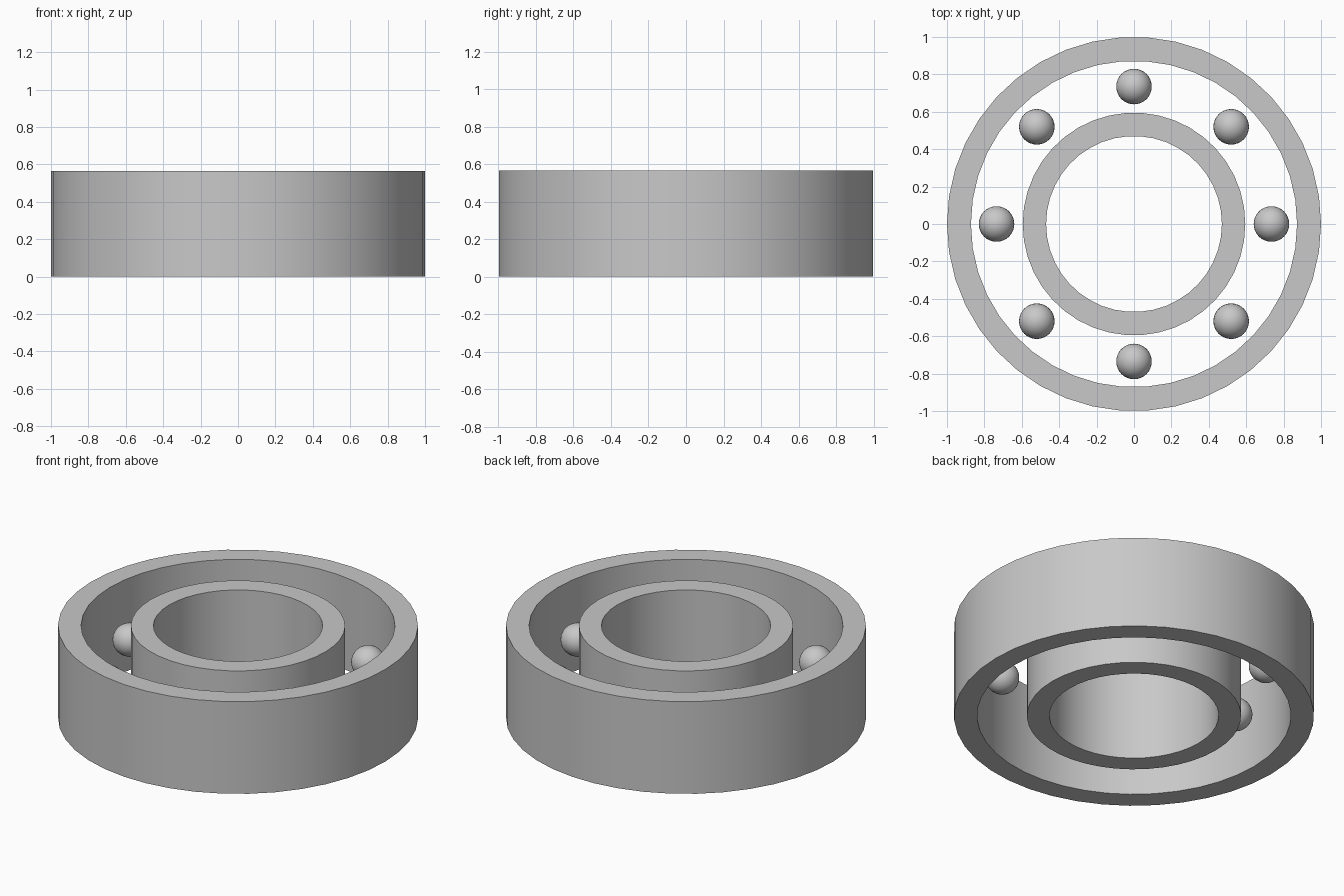
import bpy
import bmesh
from math import cos, sin, pi, radians

cube = bpy.data.objects.get("Cube")
if cube:
    bpy.data.objects.remove(cube, do_unlink=True)

HEIGHT = 0.565
SEGMENTS = 42
BALLS = 8
BALL_ORBIT = 0.735
BALL_RADIUS = 0.095

# One plain steel colour
steel = bpy.data.materials.new("steel_grey")
steel.use_nodes = True
colour = (0.58, 0.58, 0.58, 1)
steel.diffuse_color = colour
steel.node_tree.nodes["Principled BSDF"].inputs["Base Color"].default_value = colour


def add_object(name, bm, location=(0, 0, 0)):
    bmesh.ops.recalc_face_normals(bm, faces=bm.faces)
    mesh = bpy.data.meshes.new(name)
    bm.to_mesh(mesh)
    bm.free()
    mesh.materials.append(steel)
    obj = bpy.data.objects.new(name, mesh)
    obj.location = location
    bpy.context.collection.objects.link(obj)
    bpy.ops.object.select_all(action="DESELECT")
    obj.select_set(True)
    bpy.context.view_layer.objects.active = obj
    bpy.ops.object.shade_smooth_by_angle(angle=radians(30))
    return obj


def add_race(name, inner, outer):
    """Sweep a rectangular section round the axis."""
    bm = bmesh.new()
    section = [(inner, 0), (outer, 0), (outer, HEIGHT), (inner, HEIGHT)]
    loops = []
    for i in range(SEGMENTS):
        a = 2 * pi * i / SEGMENTS
        loops.append([bm.verts.new((r * cos(a), r * sin(a), z)) for r, z in section])
    for i, loop in enumerate(loops):
        following = loops[(i + 1) % SEGMENTS]
        for j in range(4):
            k = (j + 1) % 4
            bm.faces.new((loop[j], following[j], following[k], loop[k]))
    return add_object(name, bm)


# Outer and inner races
add_race("outer_race", 0.872, 1.0)
add_race("inner_race", 0.47, 0.595)

# Balls spaced evenly between the races
for i in range(BALLS):
    a = 2 * pi * i / BALLS
    bm = bmesh.new()
    bmesh.ops.create_uvsphere(bm, u_segments=32, v_segments=16, radius=BALL_RADIUS)
    add_object(f"ball_{i + 1}", bm,
               (BALL_ORBIT * cos(a), BALL_ORBIT * sin(a), HEIGHT / 2))
